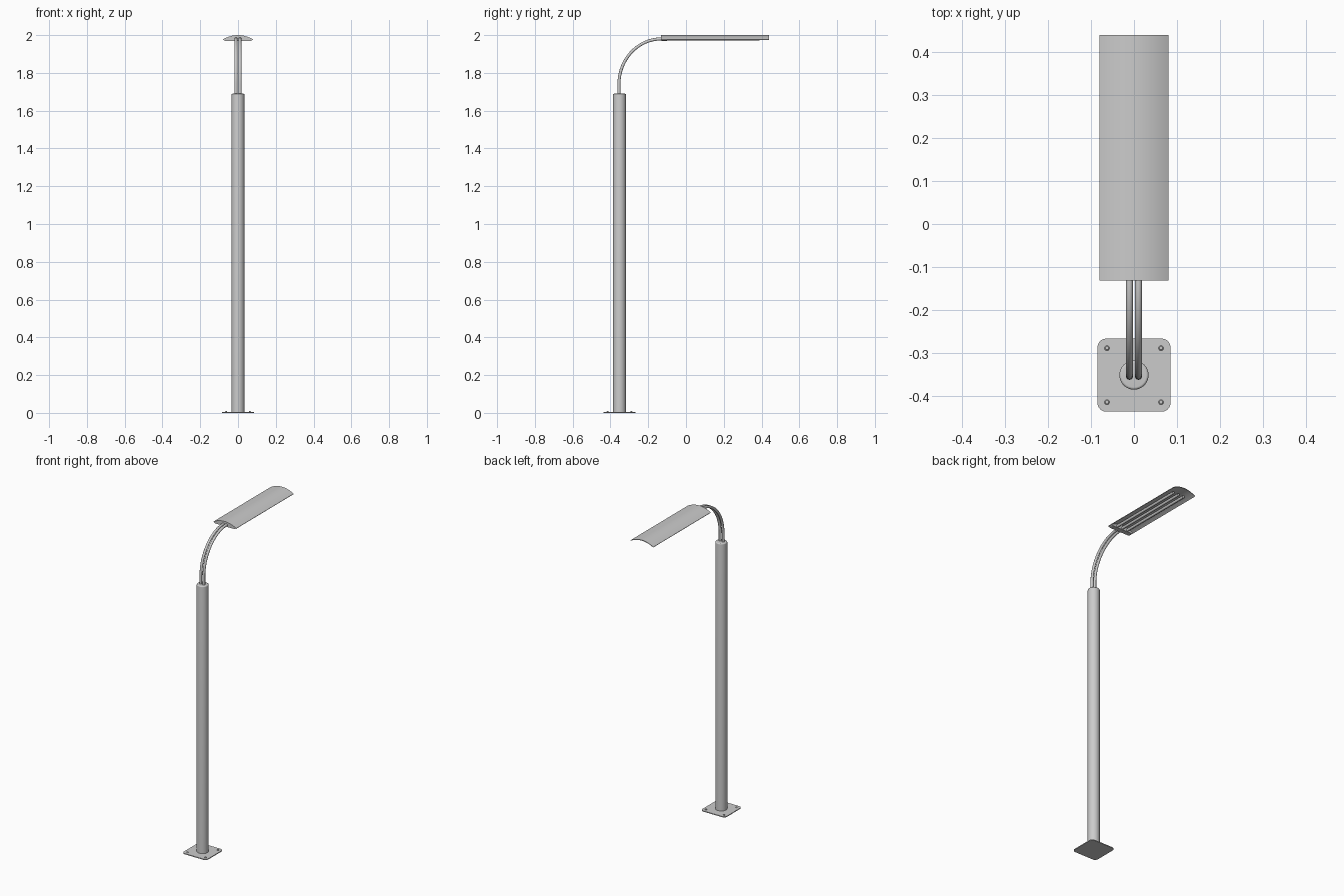
import bpy, bmesh, math

if "Cube" in bpy.data.objects:
    bpy.data.objects.remove(bpy.data.objects["Cube"])

POLE_Y = -0.352


def finish(name, bm, angle=35):
    bmesh.ops.recalc_face_normals(bm, faces=bm.faces)
    mesh = bpy.data.meshes.new(name)
    bm.to_mesh(mesh)
    bm.free()
    ob = bpy.data.objects.new(name, mesh)
    bpy.context.collection.objects.link(ob)
    bpy.ops.object.select_all(action='DESELECT')
    ob.select_set(True)
    bpy.context.view_layer.objects.active = ob
    bpy.ops.object.shade_smooth_by_angle(angle=math.radians(angle))
    return ob


def extrude(name, outline, vec):
    """Closed prism from a 3D outline moved along vec."""
    bm = bmesh.new()
    face = bm.faces.new([bm.verts.new(p) for p in outline])
    res = bmesh.ops.extrude_face_region(bm, geom=[face], use_keep_orig=True)
    bmesh.ops.translate(bm, vec=vec, verts=[v for v in res['geom'] if isinstance(v, bmesh.types.BMVert)])
    return finish(name, bm)


def lathe(name, profile, x, y, n=32):
    """Solid of revolution about a vertical axis from (radius, z) pairs."""
    bm = bmesh.new()
    rings = [[bm.verts.new((x + r * math.cos(2 * math.pi * i / n),
                            y + r * math.sin(2 * math.pi * i / n), z)) for i in range(n)]
             for r, z in profile]
    for a, b in zip(rings, rings[1:]):
        for i in range(n):
            bm.faces.new((a[i], a[(i + 1) % n], b[(i + 1) % n], b[i]))
    bm.faces.new(rings[0])
    bm.faces.new(rings[-1])
    return finish(name, bm)


def tube(name, path, radius, n=16):
    """Round tube along a path lying in a plane of constant x."""
    bm = bmesh.new()
    rings = []
    for k, (x, y, z) in enumerate(path):
        p, q = path[max(k - 1, 0)], path[min(k + 1, len(path) - 1)]
        dy, dz = q[1] - p[1], q[2] - p[2]
        length = math.hypot(dy, dz)
        ny, nz = -dz / length, dy / length
        ring = []
        for i in range(n):
            a = 2 * math.pi * i / n
            c, s = radius * math.cos(a), radius * math.sin(a)
            ring.append(bm.verts.new((x + c, y + s * ny, z + s * nz)))
        rings.append(ring)
    for a, b in zip(rings, rings[1:]):
        for i in range(n):
            bm.faces.new((a[i], a[(i + 1) % n], b[(i + 1) % n], b[i]))
    bm.faces.new(rings[0])
    bm.faces.new(rings[-1])
    return finish(name, bm)


# Base plate with rounded corners
half, r = 0.085, 0.02
outline = []
for i in range(4):
    sx, sy = ((1, 1), (-1, 1), (-1, -1), (1, -1))[i]
    for k in range(7):
        a = math.radians(90 * i + 15 * k)
        outline.append((sx * (half - r) + r * math.cos(a),
                        POLE_Y + sy * (half - r) + r * math.sin(a), 0))
extrude("base_plate", outline, (0, 0, 0.005))

# Anchor bolts
for sx in (-1, 1):
    for sy in (-1, 1):
        lathe("anchor_bolt", [(0.006, 0.004), (0.006, 0.007), (0.004, 0.009)],
              sx * 0.063, POLE_Y + sy * 0.063, 12)

# Pole with rounded top rim
rim = [(0.028 + 0.006 * math.cos(math.radians(a)), 1.684 + 0.006 * math.sin(math.radians(a)))
       for a in range(0, 91, 15)]
lathe("pole", [(0.034, 0.0)] + rim, 0, POLE_Y)

# Twin curved arms
for x in (-0.0105, 0.0105):
    path = [(x, -0.355, 1.66)]
    for k in range(25):
        a = math.radians(90 * k / 24)
        path.append((x, -0.13 - 0.225 * math.cos(a), 1.74 + 0.24 * math.sin(a)))
    path.append((x, -0.105, 1.98))
    tube("arm", path, 0.008)


# Lamp head: arched cover, open underneath and at the tip
def arch(width, base, rise, y, n=24):
    pts = []
    for i in range(n + 1):
        a = math.pi * i / n
        t = -math.cos(a)
        pts.append((width * t, y, base + rise * (1 - t * t)))
    return pts


outer = arch(0.080, 1.977, 0.023, -0.132)
inner = arch(0.079, 1.974, 0.022, -0.132)
extrude("lamp_cover", outer + inner[::-1], (0, 0.572, 0))

# Solid end block at the arm side
block = arch(0.079, 1.976, 0.023, -0.131)
block += [(0.074, -0.131, 1.972), (0.064, -0.131, 1.969),
          (-0.064, -0.131, 1.969), (-0.074, -0.131, 1.972)]
extrude("lamp_end_block", block, (0, 0.03, 0))

# Light tubes under the cover
for x in (-0.036, 0, 0.036):
    tube("light_tube", [(x, -0.105, 1.979), (x, 0.39, 1.979)], 0.008)
